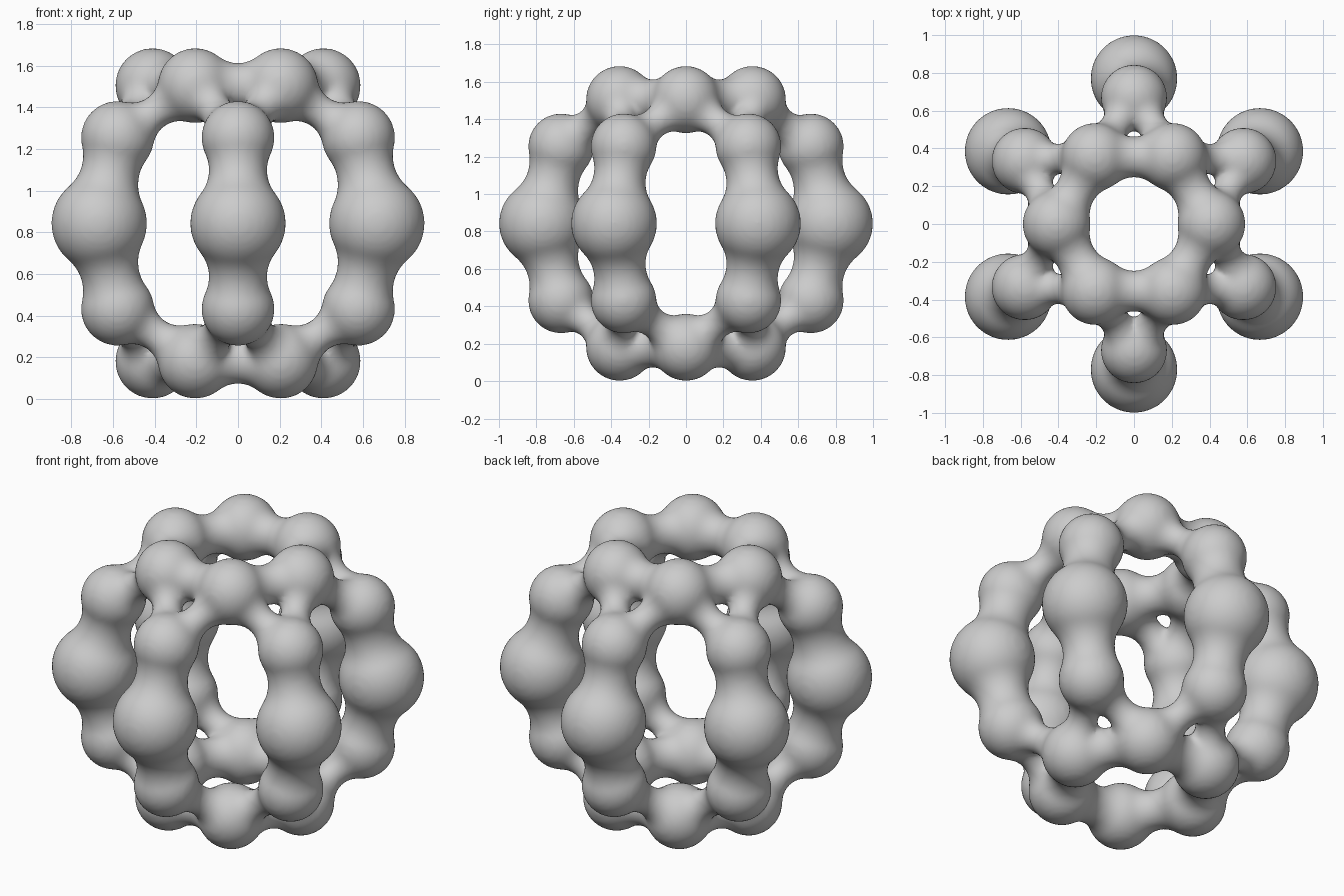
import bpy, bmesh, math
from mathutils import Vector, Matrix

if "Cube" in bpy.data.objects:
    bpy.data.objects.remove(bpy.data.objects["Cube"])

MID = 0.843  # height of the equator; the cage is mirrored about it

def polar(radius, degrees, z):
    a = math.radians(degrees)
    return Vector((radius * math.cos(a), radius * math.sin(a), z))

def ball(bm, c, r):
    bmesh.ops.create_icosphere(bm, subdivisions=4, radius=r, matrix=Matrix.Translation(c))

def neck(bm, a, ra, b, rb, n, segs=32, steps=14):
    """Concave lathe of waist radius n, tangent to both balls."""
    axis = b - a
    d = axis.length
    lo, hi = math.sqrt(ra * ra - n * n), d - math.sqrt(rb * rb - n * n)
    for _ in range(50):
        p = (lo + hi) / 2
        fa = (p * p + n * n - ra * ra) / (2 * (ra - n))
        fb = ((d - p) ** 2 + n * n - rb * rb) / (2 * (rb - n))
        if fa < fb:
            lo = p
        else:
            hi = p
    f = fa
    t0 = math.pi + math.atan2(n + f, p)
    t1 = 2 * math.pi - math.atan2(n + f, d - p)
    m = Matrix.Translation(a) @ axis.to_track_quat('Z', 'Y').to_matrix().to_4x4()
    rings = []
    for i in range(steps + 1):
        t = t0 + (t1 - t0) * i / steps
        z, r = p + f * math.cos(t), n + f + f * math.sin(t)
        rings.append([bm.verts.new(m @ polar(r, 360 * k / segs, z)) for k in range(segs)])
    for u, v in zip(rings, rings[1:]):
        for k in range(segs):
            j = (k + 1) % segs
            bm.faces.new((u[k], u[j], v[j], v[k]))
    bm.faces.new(rings[0][::-1])
    bm.faces.new(rings[-1])

R_RING, R_COL, R_MID = 0.18, 0.176, 0.23
bm = bmesh.new()

for i in range(6):
    ang = 60 * i
    mid = polar(0.77, ang + 30, MID)
    # large equator ball
    ball(bm, mid, R_MID)
    for s in (1, -1):
        ring = polar(0.41, ang, MID + s * 0.662)
        ring_next = polar(0.41, ang + 60, MID + s * 0.662)
        col = polar(0.668, ang + 30, MID + s * 0.412)
        # end ring ball and column ball
        ball(bm, ring, R_RING)
        ball(bm, col, R_COL)
        # blended joints
        neck(bm, ring, R_RING, ring_next, R_RING, 0.108)
        neck(bm, col, R_COL, mid, R_MID, 0.14)
        neck(bm, ring, R_RING, col, R_COL, 0.08)
        neck(bm, ring_next, R_RING, col, R_COL, 0.08)

mesh = bpy.data.meshes.new("ball_cage")
bm.to_mesh(mesh)
bm.free()
cage = bpy.data.objects.new("ball_cage", mesh)
bpy.context.collection.objects.link(cage)

# fuse everything into one soft skin
fuse = cage.modifiers.new("fuse", 'REMESH')
fuse.mode = 'VOXEL'
fuse.voxel_size = 0.016
fuse.use_smooth_shade = True
soften = cage.modifiers.new("soften", 'SMOOTH')
soften.factor = 0.5
soften.iterations = 8
